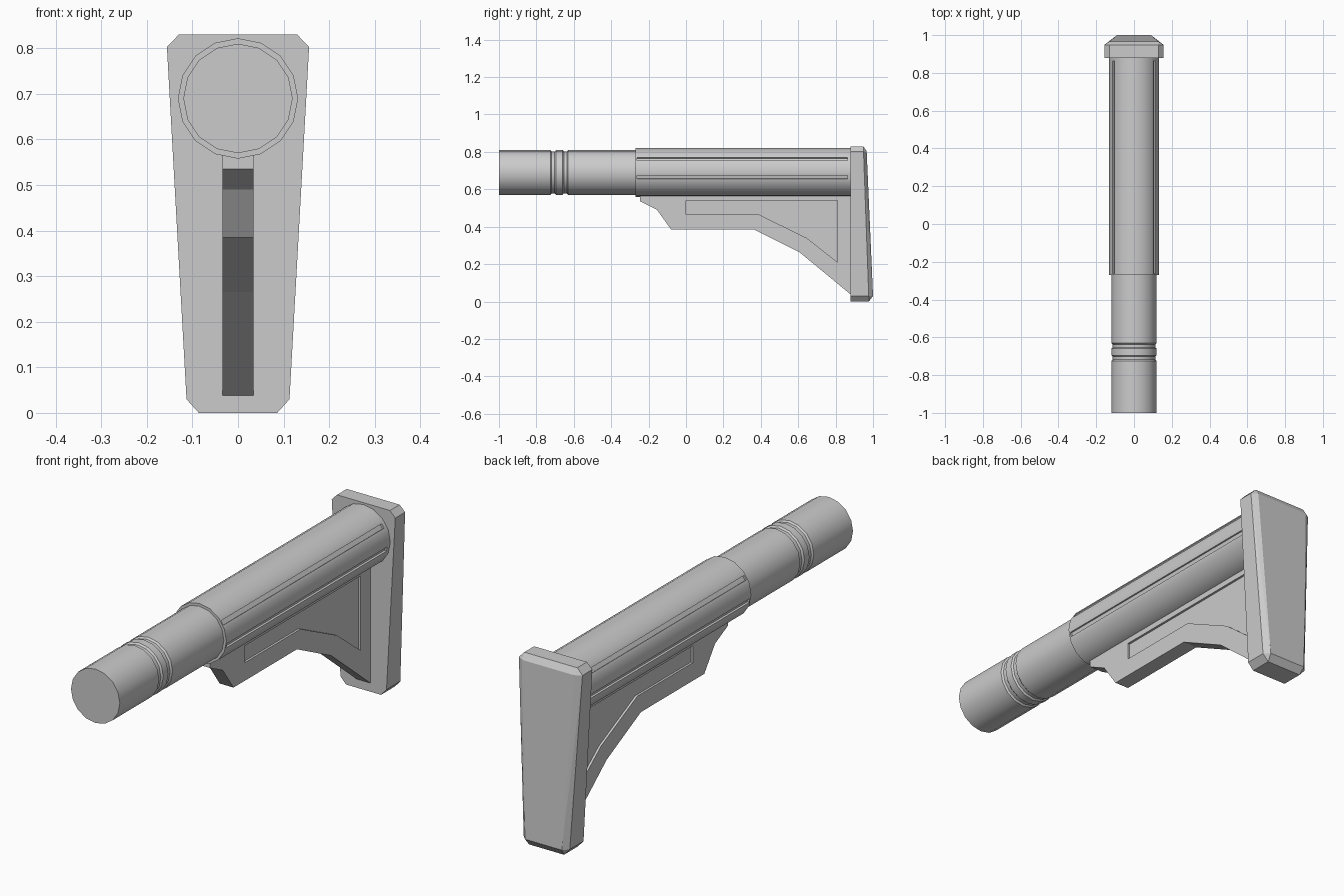
import bpy, bmesh, math
from mathutils import Matrix, Vector

if "Cube" in bpy.data.objects:
    bpy.data.objects.remove(bpy.data.objects["Cube"])

AXIS_Z = 0.69
SIDES = 16


def finish(name, bm):
    bmesh.ops.recalc_face_normals(bm, faces=bm.faces)
    me = bpy.data.meshes.new(name)
    bm.to_mesh(me)
    bm.free()
    ob = bpy.data.objects.new(name, me)
    bpy.context.collection.objects.link(ob)
    return ob


def activate(ob):
    bpy.ops.object.select_all(action='DESELECT')
    ob.select_set(True)
    bpy.context.view_layer.objects.active = ob


def smooth(ob, angle=30):
    activate(ob)
    bpy.ops.object.shade_smooth_by_angle(angle=math.radians(angle))


def lathe(name, profile):
    """Revolve (y, radius) pairs around the barrel axis, with flat end caps."""
    bm = bmesh.new()
    rings = []
    for y, r in profile:
        rings.append([bm.verts.new((r * math.sin(a), y, AXIS_Z + r * math.cos(a)))
                      for a in (2 * math.pi * i / SIDES for i in range(SIDES))])
    for a, b in zip(rings, rings[1:]):
        for i in range(SIDES):
            j = (i + 1) % SIDES
            bm.faces.new((a[i], a[j], b[j], b[i]))
    bm.faces.new(rings[0])
    bm.faces.new(rings[-1])
    return finish(name, bm)


def prism(name, outline, x0, x1):
    """Extrude a (y, z) outline along x."""
    bm = bmesh.new()
    face = bm.faces.new([bm.verts.new((x0, y, z)) for y, z in outline])
    ext = bmesh.ops.extrude_face_region(bm, geom=[face])
    moved = [v for v in ext['geom'] if isinstance(v, bmesh.types.BMVert)]
    bmesh.ops.translate(bm, verts=moved, vec=(x1 - x0, 0, 0))
    return finish(name, bm)


def carve(ob, cutter):
    cutter.hide_render = True
    mod = ob.modifiers.new("carve", 'BOOLEAN')
    mod.operation = 'DIFFERENCE'
    mod.solver = 'EXACT'
    mod.object = cutter
    activate(ob)
    bpy.ops.object.modifier_apply(modifier=mod.name)
    bpy.data.objects.remove(cutter, do_unlink=True)


# Inner tube with two shallow ring grooves
R, G = 0.12, 0.113
tube = lathe("buffer_tube", [
    (-1.0, R), (-0.725, R), (-0.718, G), (-0.702, G), (-0.695, R),
    (-0.66, R), (-0.653, G), (-0.637, G), (-0.63, R), (0.0, R)])
smooth(tube)

# Outer sleeve with two long slots on each side
sleeve = lathe("sleeve", [(-0.27, 0.132), (0.89, 0.132)])
bm = bmesh.new()
apothem = 0.132 * math.cos(math.pi / SIDES)
for side in (0, 180):
    for tilt in (33.75, -11.25):
        ang = math.radians(180 - tilt if side else tilt)
        out = Vector((math.cos(ang), 0, math.sin(ang))) * apothem
        mat = (Matrix.Translation((out.x, 0.30, AXIS_Z + out.z))
               @ Matrix.Rotation(-ang, 4, 'Y')
               @ Matrix.Diagonal((0.018, 1.125, 0.02, 1)))
        bmesh.ops.create_cube(bm, size=1, matrix=mat)
carve(sleeve, finish("slot_cutter", bm))
smooth(sleeve)

# Lower frame with a recessed panel on each side
frame = prism("lower_frame", [
    (-0.245, 0.60), (-0.245, 0.535), (-0.155, 0.49), (-0.08, 0.385),
    (0.365, 0.385), (0.605, 0.265), (0.89, 0.03), (0.89, 0.60)], -0.034, 0.034)
panel = [(0.0, 0.54), (0.81, 0.54), (0.81, 0.21),
         (0.645, 0.34), (0.39, 0.465), (0.0, 0.465)]
for s in (-1, 1):
    carve(frame, prism("panel_cutter", panel, s * 0.024, s * 0.06))

# Butt plate: octagonal front outline, chamfered to a slanted back face
bm = bmesh.new()
for s in (-1, 1):
    for x, z in ((0.13, 0.83), (0.156, 0.803), (0.113, 0.03), (0.086, 0.003)):
        bm.verts.new((s * x, 0.88, z))
        bm.verts.new((s * x, 0.978 - 0.03 * z / 0.83, z))
    bm.verts.new((s * 0.13, 0.966, 0.803))
    bm.verts.new((s * 0.09, 1.0, 0.03))
bmesh.ops.convex_hull(bm, input=bm.verts)
for v in bm.verts:
    if v.co.z < 0.01:
        v.co.z = 0.0
bmesh.ops.dissolve_limit(bm, angle_limit=math.radians(1), verts=bm.verts, edges=bm.edges)
finish("butt_plate", bm)
